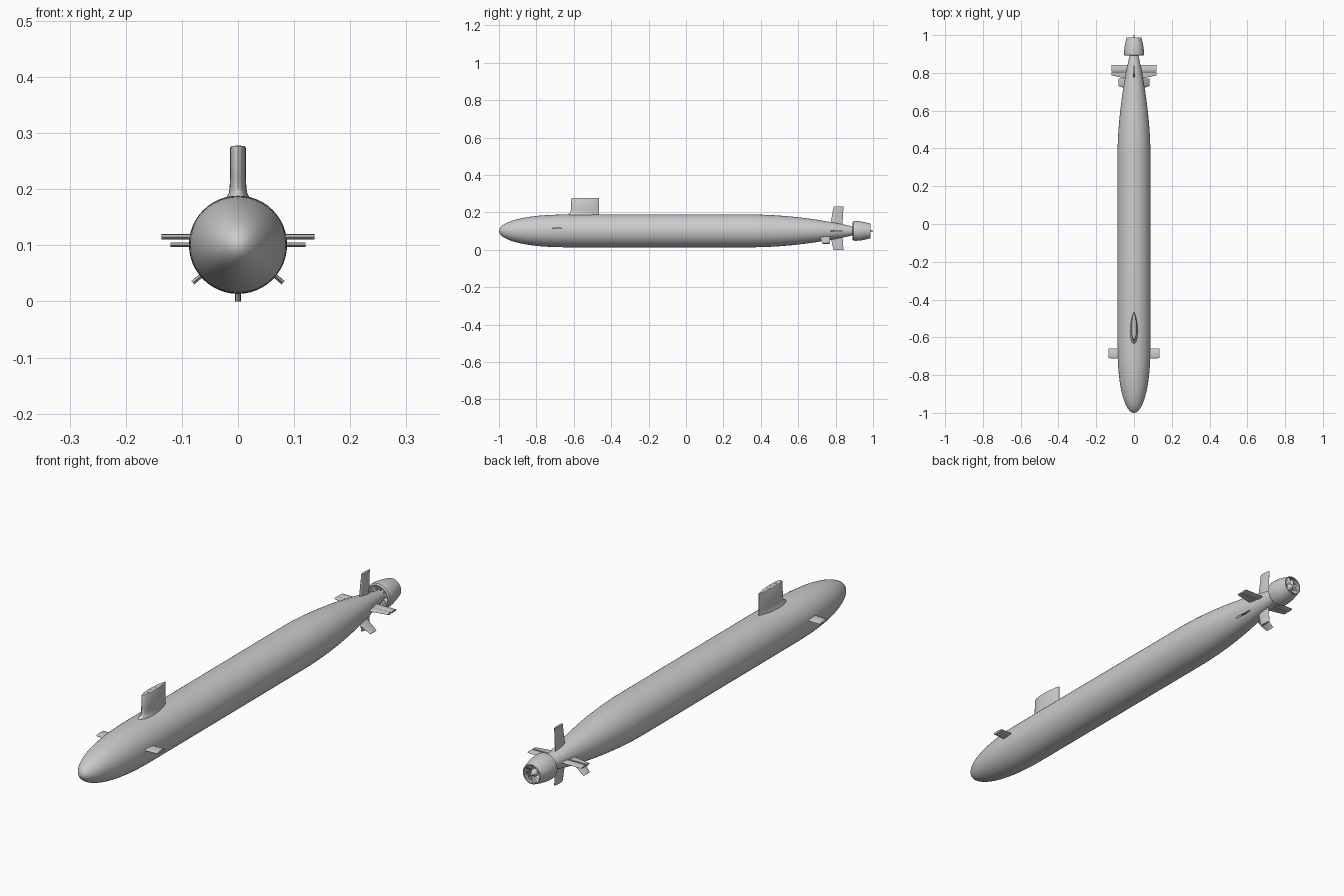
import bpy, bmesh, math
from mathutils import Matrix, Vector

old = bpy.data.objects.get("Cube")
if old:
    bpy.data.objects.remove(old, do_unlink=True)

grey = bpy.data.materials.new("hull grey")
grey.use_nodes = True
grey.diffuse_color = (0.6, 0.6, 0.6, 1)
grey.node_tree.nodes["Principled BSDF"].inputs["Base Color"].default_value = (0.6, 0.6, 0.6, 1)

AXIS = 0.101      # height of the hull centreline
R = 0.0875        # hull radius


def make(name, bm, angle=35):
    bmesh.ops.recalc_face_normals(bm, faces=bm.faces)
    mesh = bpy.data.meshes.new(name)
    bm.to_mesh(mesh)
    bm.free()
    mesh.materials.append(grey)
    ob = bpy.data.objects.new(name, mesh)
    bpy.context.collection.objects.link(ob)
    bpy.ops.object.select_all(action='DESELECT')
    ob.select_set(True)
    bpy.context.view_layer.objects.active = ob
    bpy.ops.object.shade_smooth_by_angle(angle=math.radians(angle))
    return ob


def loft(bm, rings, caps=True):
    loops = [[bm.verts.new(p) for p in ring] for ring in rings]
    n = len(loops[0])
    for a, b in zip(loops, loops[1:]):
        for i in range(n):
            j = (i + 1) % n
            bm.faces.new((a[i], a[j], b[j], b[i]))
    if caps:
        bm.faces.new(loops[0])
        bm.faces.new(loops[-1])


def lathe(name, profile, sides=48, closed=False):
    """Turn (y, radius) pairs about the hull centreline."""
    bm = bmesh.new()
    if closed:
        profile = profile + profile[:1]
    turn = [math.tau * i / sides for i in range(sides)]
    loft(bm, [[(r * math.cos(a), y, AXIS + r * math.sin(a)) for a in turn]
              for y, r in profile], not closed)
    bmesh.ops.remove_doubles(bm, verts=bm.verts, dist=0.00005)
    return make(name, bm)


def section(lead, trail, half, height, n=10, blunt=False):
    """Streamlined outline in the xy plane: round nose, fine tail."""
    def width(t):
        if blunt:
            return half * math.sqrt(min(1, t * 1.6)) if t < 0.99 else half * 0.95
        return half * (2.6 * math.sqrt(t) * (1 - t) ** 0.8 / 1.13 + 0.06 * t)
    ts = [(i / n) ** 1.5 for i in range(n + 1)]
    side = [(width(t), lead + (trail - lead) * t) for t in ts]
    pts = side + [(-x, y) for x, y in reversed(side[1:])]
    return [Vector((x, y, height)) for x, y in pts]


def fin(name, angle, root, tip, half, z=AXIS, blunt=False):
    """Fin with (reach, lead, trail) at root and tip, turned from vertical."""
    bm = bmesh.new()
    turn = Matrix.Translation((0, 0, z)) @ Matrix.Rotation(math.radians(angle), 4, 'Y')
    loft(bm, [[turn @ p for p in section(l, t, half, h, blunt=blunt)]
              for h, l, t in (root, tip)])
    return make(name, bm)


# Hull: blunt bow, straight middle, slender stern running into the propulsor hub
profile = []
for i in range(25):
    t = math.cos(math.pi / 2 * i / 24)
    profile.append((-0.62 - 0.38 * t, R * math.sqrt(max(0, 1 - t ** 2.4))))
for i in range(23):
    t = i / 22
    profile.append((0.35 + 0.55 * t, R * (1 - 0.75 * t ** 1.9)))
profile += [(0.94, 0.019), (0.97, 0.014), (0.98, 0.008), (0.985, 0.004), (1.0, 0.003), (1.0, 0)]
lathe("hull", profile)

# Sail with a flared foot
bm = bmesh.new()
levels = [(0.170, -0.645, 0.022), (0.187, -0.636, 0.020), (0.194, -0.624, 0.0165),
          (0.204, -0.617, 0.015), (0.22, -0.615, 0.0145), (0.273, -0.613, 0.0145),
          (0.277, -0.610, 0.012)]
loft(bm, [section(lead, -0.465, half, z, 16) for z, lead, half in levels])
make("sail", bm)

# Mast covers on the sail roof
for i, y in enumerate((-0.575, -0.55, -0.525)):
    bm = bmesh.new()
    bmesh.ops.create_cone(bm, cap_ends=True, segments=16, radius1=0.005, radius2=0.005,
                          depth=0.002, matrix=Matrix.Translation((0, y, 0.277)))
    make("mast_cover_%d" % (i + 1), bm)

# Bow planes, stern planes and lower strakes on both sides
for side, s in (("left", 1), ("right", -1)):
    fin("bow_plane_" + side, 90 * s, (0.06, -0.715, -0.66), (0.136, -0.71, -0.66), 0.005, 0.115)
    fin("stern_stabiliser_" + side, 90 * s, (0.02, 0.765, 0.806), (0.12, 0.787, 0.806),
        0.004, blunt=True)
    fin("stern_elevator_" + side, 90 * s, (0.03, 0.808, 0.842), (0.12, 0.808, 0.842), 0.004)
    fin("stern_strake_" + side, 130 * s, (0.03, 0.71, 0.77), (0.105, 0.73, 0.77), 0.004)

# Upper and lower rudders
for place, angle, reach in (("upper", 0, 0.131), ("lower", 180, 0.101)):
    fin("rudder_" + place, angle, (0.02, 0.77, 0.836), (reach, 0.789, 0.842), 0.005)

# Propulsor duct, an open tapered ring
outer = [(0.891, 0.047), (0.896, 0.052), (0.91, 0.053), (0.935, 0.051), (0.96, 0.046), (0.987, 0.039)]
lathe("propulsor_duct", outer + [(y, r - 0.004) for y, r in reversed(outer)], closed=True)


def blades(name, count, y, chord, reach, pitch):
    bm = bmesh.new()
    for i in range(count):
        spin = Matrix.Translation((0, y, AXIS)) @ Matrix.Rotation(math.tau * i / count, 4, 'Y')
        rings = []
        for h, skew in ((0.008, 0), (reach * 0.6, 0.12), (reach, 0.3)):
            twist = Matrix.Rotation(skew, 4, 'Y') @ Matrix.Rotation(math.radians(pitch), 4, 'Z')
            rings.append([spin @ twist @ p for p in section(-chord / 2, chord / 2, 0.0012, h, 5)])
        loft(bm, rings)
    make(name, bm)


# Fixed guide vanes at the mouth and the rotor near the outlet
blades("guide_vanes", 10, 0.912, 0.02, 0.05, 15)
blades("rotor", 11, 0.962, 0.022, 0.042, 45)
